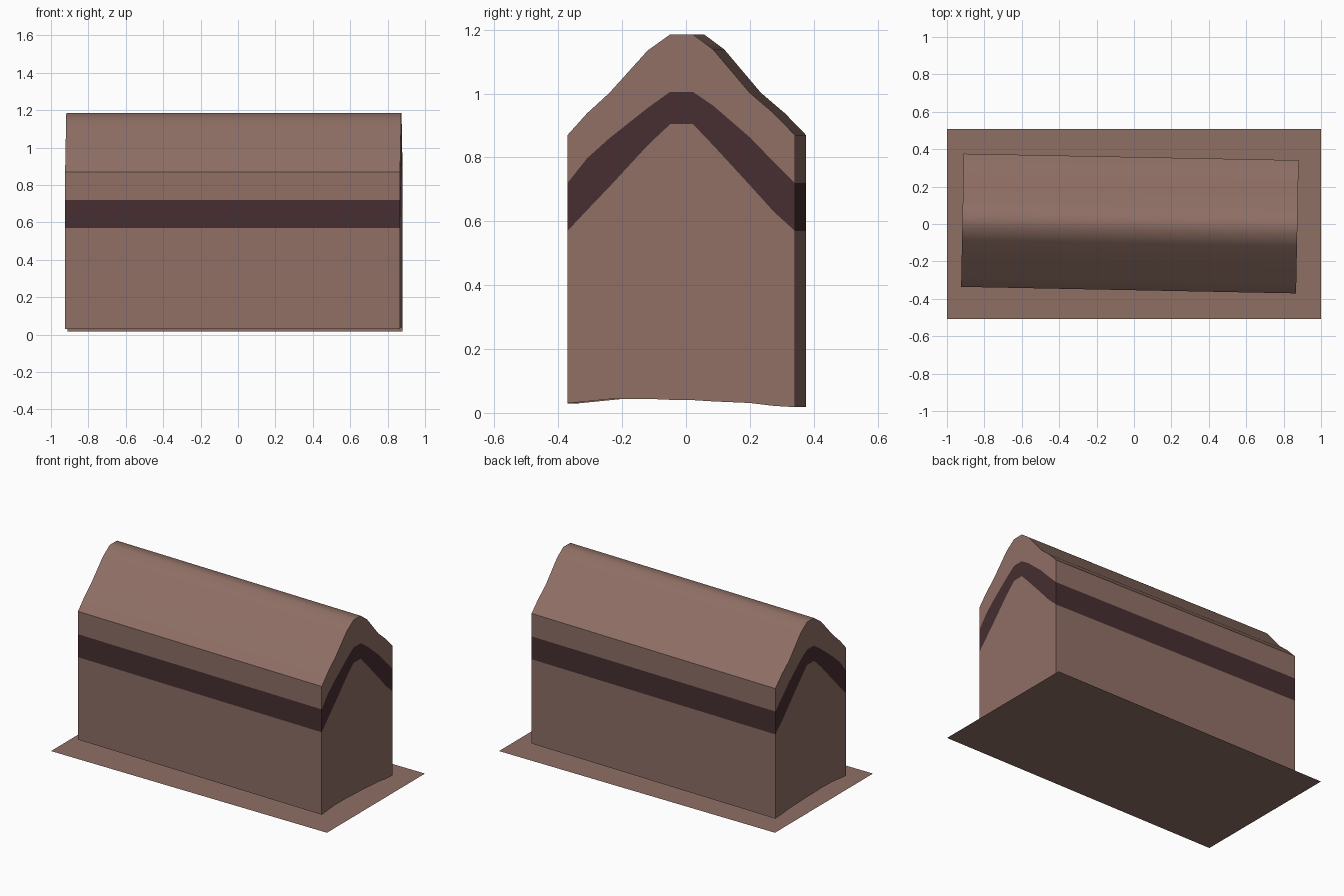
import bpy, math
from mathutils import Matrix

if "Cube" in bpy.data.objects:
    bpy.data.objects.remove(bpy.data.objects["Cube"])


def material(name, rgb):
    m = bpy.data.materials.new(name)
    m.diffuse_color = (*rgb, 1)
    m.use_nodes = True
    m.node_tree.nodes["Principled BSDF"].inputs["Base Color"].default_value = m.diffuse_color
    return m


BROWN = material("warm brown", (0.275, 0.160, 0.130))
DARK = material("dark plum brown", (0.062, 0.028, 0.031))

HALF = 0.8955                     # half the length of the building
TURN = Matrix.Translation((-0.022, 0.0025, 0)) @ Matrix.Rotation(-0.0195, 4, 'Z')

# Cross-section columns and the heights of each row, front (-y) to back (+y)
Y = [-0.356, -0.295, -0.225, -0.105, -0.035, 0.037, 0.100, 0.215, 0.290, 0.356]
EAVES = [0.870, 0.938, 1.002, 1.135, 1.185, 1.185, 1.138, 1.002, 0.938, 0.870]
BAND_TOP = [0.720, 0.797, 0.860, 0.955, 1.005, 1.005, 0.962, 0.863, 0.785, 0.720]
BAND_LOW = [0.570, 0.635, 0.708, 0.838, 0.904, 0.904, 0.838, 0.713, 0.630, 0.570]
BASE = [0.030, 0.036, 0.043, 0.044, 0.041, 0.040, 0.036, 0.031, 0.022, 0.018]
ROWS = [BASE, BAND_LOW, BAND_TOP, EAVES]


def add_object(name, quads, mats):
    """quads: list of (four corner points, material index)"""
    index, faces = {}, []
    for pts, _ in quads:
        faces.append([index.setdefault(p, len(index)) for p in pts])
    me = bpy.data.meshes.new(name)
    me.from_pydata(list(index), [], faces)
    for m in mats:
        me.materials.append(m)
    for poly, (_, mi) in zip(me.polygons, quads):
        poly.material_index = mi
    ob = bpy.data.objects.new(name, me)
    bpy.context.collection.objects.link(ob)
    return ob


# Walls: gable ends and long sides, with the middle row as the dark band
walls = []
n = len(Y)
for r in range(3):
    lo, hi = ROWS[r], ROWS[r + 1]
    mi = 1 if r == 1 else 0
    for x in (-HALF, HALF):
        for i in range(n - 1):
            q = [(x, Y[i], lo[i]), (x, Y[i + 1], lo[i + 1]),
                 (x, Y[i + 1], hi[i + 1]), (x, Y[i], hi[i])]
            walls.append((q if x > 0 else q[::-1], mi))
    for i in (0, n - 1):
        q = [(-HALF, Y[i], lo[i]), (HALF, Y[i], lo[i]),
             (HALF, Y[i], hi[i]), (-HALF, Y[i], hi[i])]
        walls.append((q if i == 0 else q[::-1], mi))
body = add_object("house_walls", walls, [BROWN, DARK])
body.matrix_world = TURN

# Roof: smooth surface following the gable outline
roof_quads = [([(-HALF, Y[i], EAVES[i]), (HALF, Y[i], EAVES[i]),
                (HALF, Y[i + 1], EAVES[i + 1]), (-HALF, Y[i + 1], EAVES[i + 1])], 0)
              for i in range(n - 1)]
roof = add_object("roof", roof_quads, [BROWN])
roof.matrix_world = TURN
roof.data.shade_smooth()

# Flat base sheet
add_object("ground_sheet", [([(-1, -0.507, 0), (1, -0.507, 0),
                              (1, 0.507, 0), (-1, 0.507, 0)], 0)], [BROWN])
